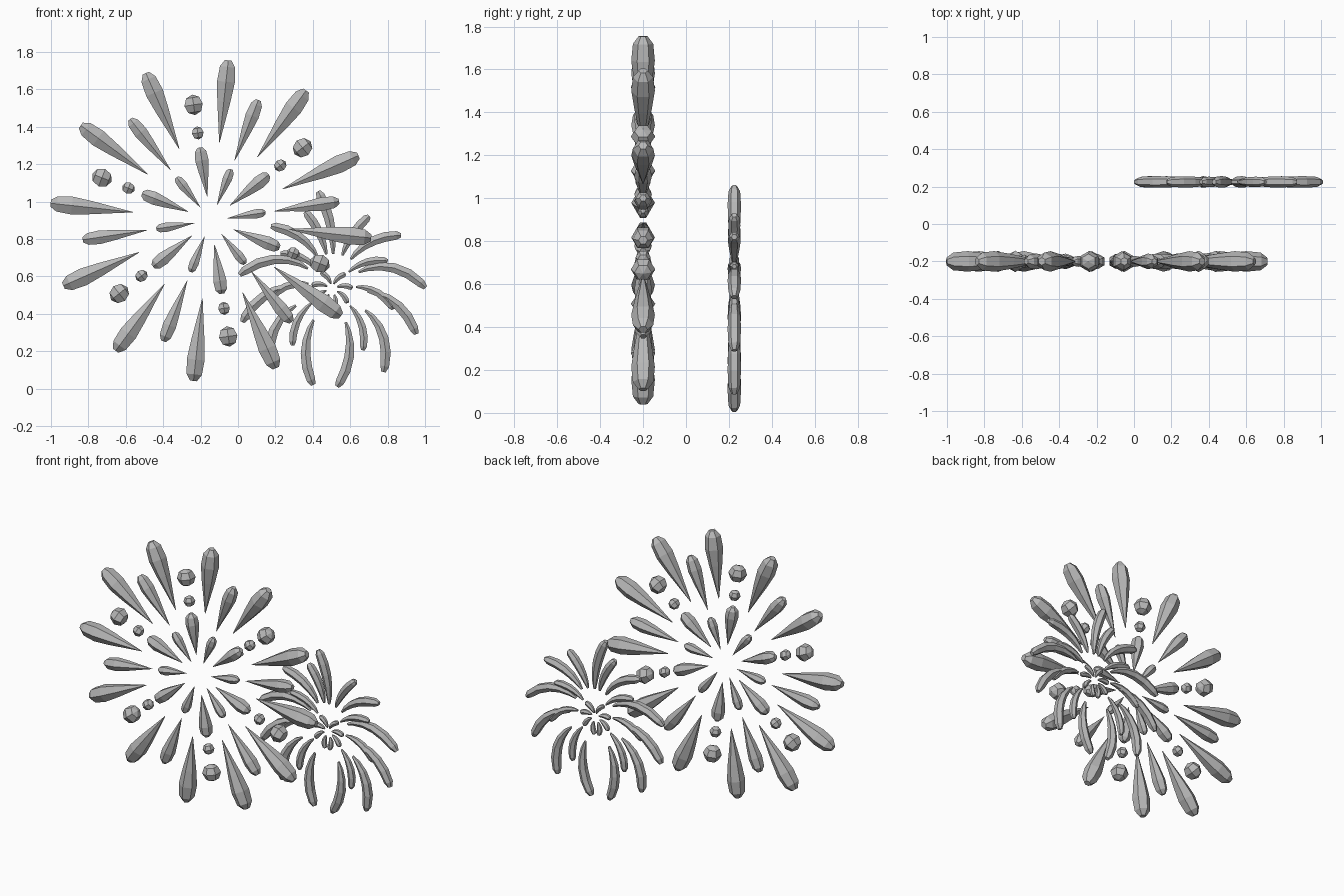
import bpy, bmesh, math
from mathutils import Vector

if "Cube" in bpy.data.objects:
    bpy.data.objects.remove(bpy.data.objects["Cube"])

grey = bpy.data.materials.new("spark_grey")
grey.diffuse_color = (0.48, 0.48, 0.48, 1)
grey.use_nodes = True
grey.node_tree.nodes["Principled BSDF"].inputs["Base Color"].default_value = grey.diffuse_color

BIG, SMALL = Vector((-0.145, -0.20, 0.898)), Vector((0.502, 0.225, 0.53))
DROP = [(0, 0.03), (0.25, 0.38), (0.5, 0.74), (0.74, 1), (0.92, 0.86), (1, 0.38)]
TRAIL = [(0, 0.25), (0.15, 0.55), (0.35, 0.8), (0.55, 0.95), (0.75, 1), (0.93, 0.88), (1, 0.45)]
BALL = [(0, 0.02), (0.146, 0.707), (0.5, 1), (0.854, 0.707), (1, 0.02)]


def polar(center, r, deg):
    a = math.radians(deg)
    return center + Vector((r * math.cos(a), 0, r * math.sin(a)))


def spark(bm, center, r0, r1, a0, a1, radius, profile):
    """Six-sided tapered tube from (r0, a0) to (r1, a1) around a burst center."""
    def at(t):
        bend = max(t, 0) ** 1.4
        return polar(center, r0 + (r1 - r0) * t, a0 + (a1 - a0) * bend)
    rings = []
    for t, w in profile:
        along = (at(t + 0.01) - at(t - 0.01)).normalized()
        depth = Vector((0, 1, 0))
        side = along.cross(depth)
        rings.append([bm.verts.new(at(t) + radius * w * (
            math.cos(k * math.pi / 3) * depth + math.sin(k * math.pi / 3) * side))
            for k in range(6)])
    for lo, hi in zip(rings, rings[1:]):
        for k in range(6):
            j = (k + 1) % 6
            bm.faces.new((lo[k], lo[j], hi[j], hi[k]))
    bm.faces.new(rings[0])
    bm.faces.new(rings[-1])


def part(name, center, sparks, profile):
    """One object from a list of (r0, r1, a0, a1, radius)."""
    bm = bmesh.new()
    for s in sparks:
        spark(bm, center, *s, profile)
    bmesh.ops.recalc_face_normals(bm, faces=bm.faces)
    me = bpy.data.meshes.new(name)
    bm.to_mesh(me)
    bm.free()
    me.materials.append(grey)
    bpy.context.collection.objects.link(bpy.data.objects.new(name, me))


def fan(count, start, r0, r1, radius):
    return [(r0, r1, start + i * 360 / count, start + i * 360 / count, radius)
            for i in range(count)]


# large front burst: straight drops in rings, with beads between them
part("large_outer_drops", BIG, fan(12, 23.8, 0.42, 0.862, 0.055), DROP)
part("large_middle_drops", BIG, fan(6, 8.5, 0.345, 0.693, 0.042), DROP)
part("large_inner_long_drops", BIG, fan(6, 38.5, 0.13, 0.395, 0.041), DROP)
part("large_inner_short_drops", BIG, fan(6, 8.5, 0.09, 0.295, 0.029), DROP)
part("large_outer_beads", BIG, fan(6, 38.5, 0.571, 0.681, 0.057), BALL)
part("large_inner_beads", BIG, fan(6, 38.5, 0.439, 0.509, 0.036), BALL)

# small rear burst: drooping trails, mirrored about a slightly tilted axis
AXIS = 172


def mirrored(trails):
    return trails + [(r0, r1, AXIS - a0, AXIS - a1, w) for r0, r1, a0, a1, w in trails]


outer = [(0.19, 0.44, 73, 63, 0.028), (0.19, 0.47, 58, 38, 0.03),
         (0.17, 0.50, 33, 1, 0.031), (0.19, 0.51, -3, -28, 0.031),
         (0.21, 0.52, -32, -58, 0.031), (0.19, 0.52, -67, -87, 0.031)]
middle = [(0.13, 0.365, -42, -63, 0.024), (0.13, 0.345, 6, -18, 0.024),
          (0.13, 0.335, 46, 27, 0.023)]
inner = [(0.03, 0.11, a, a - 22, 0.017) for a in (70, 25, -20, -65)]
part("small_outer_trails", SMALL, mirrored(outer), TRAIL)
part("small_top_trail", SMALL, [(0.19, 0.53, 88, 98, 0.031)], TRAIL)
part("small_middle_trails", SMALL, mirrored(middle), TRAIL)
part("small_inner_trails", SMALL, mirrored(inner), TRAIL)
